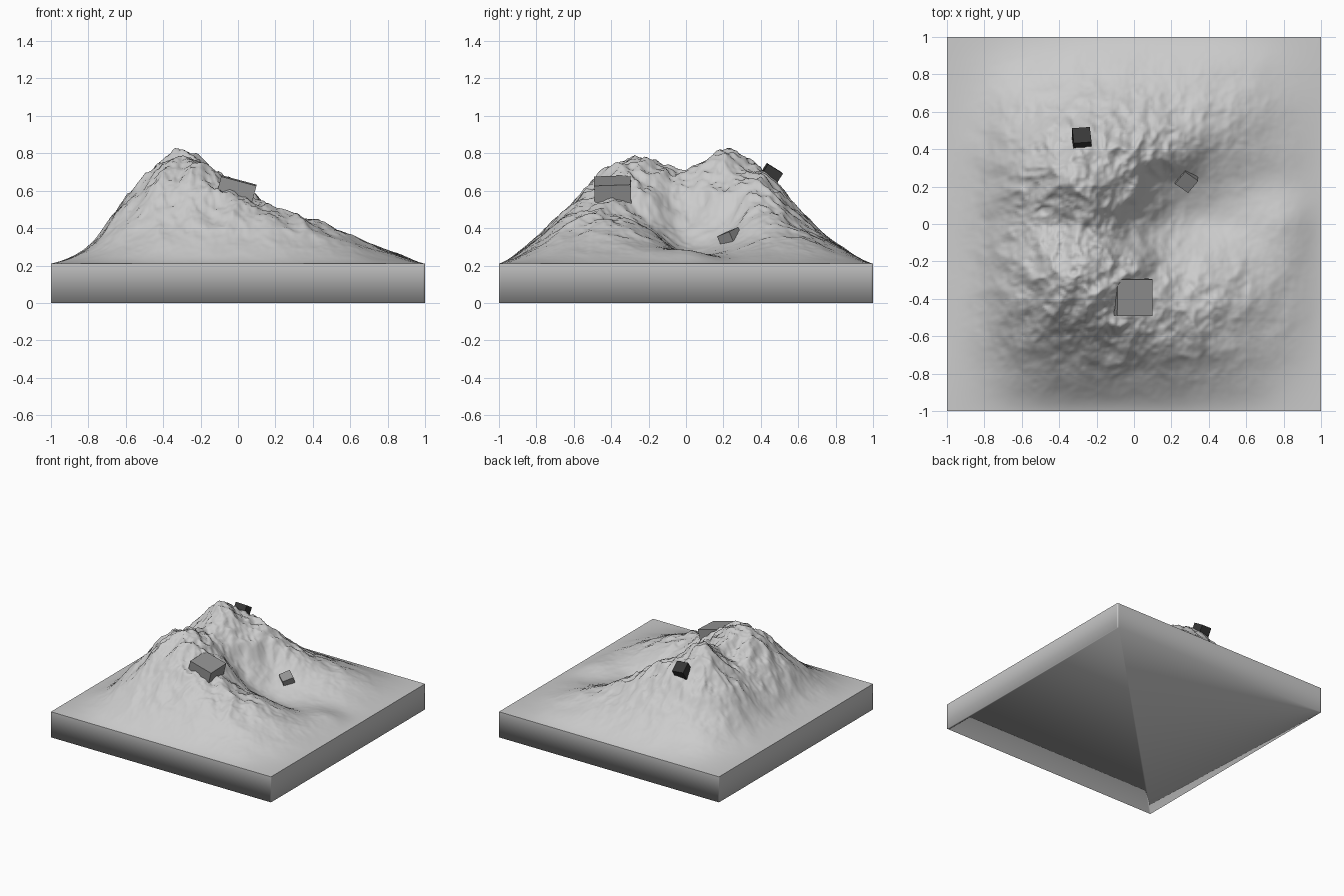
import bpy, bmesh, math
from mathutils import Vector, noise

if "Cube" in bpy.data.objects:
    bpy.data.objects.remove(bpy.data.objects["Cube"])

BASE = 0.21      # slab thickness
N = 190          # terrain cells per side

# Coarse relief in hundredths above the slab: rows y = 0.8 .. -0.8, columns x = -0.8 .. 0.8
RELIEF = [
    [2, 6, 9, 11, 11, 10, 9, 6, 2],
    [5, 17, 25, 28, 26, 20, 16, 11, 4],
    [8, 27, 45, 48, 40, 29, 16, 9, 4],
    [9, 33, 55, 56, 37, 15, 8, 5, 3],
    [9, 29, 44, 46, 25, 10, 5, 6, 7],
    [9, 33, 51, 52, 36, 20, 17, 12, 7],
    [9, 32, 48, 49, 39, 28, 23, 15, 7],
    [7, 21, 30, 32, 30, 26, 20, 12, 5],
    [3, 9, 13, 14, 13, 12, 9, 6, 2],
]


def relief(i, j):
    if 0 <= i < 9 and 0 <= j < 9:
        return RELIEF[i][j] / 100
    return 0.0


def spline(p, t):
    a, b, c, d = p
    return b + 0.5 * t * (c - a + t * (2*a - 5*b + 4*c - d + t * (3*(b - c) + d - a)))


def height(x, y):
    u, v = (x + 0.8) / 0.2, (0.8 - y) / 0.2
    j, i = math.floor(u), math.floor(v)
    rows = [spline([relief(i + a, j + b) for b in range(-1, 3)], u - j) for a in range(-1, 3)]
    h = max(0.0, spline(rows, v - i))
    # rocky crags: ridged noise that grows with height, calm on the bowl floor
    crag, amp, freq = 0.0, 1.0, 4.5
    for k in range(4):
        crag += amp * (0.28 - abs(noise.noise(Vector((x * freq, y * freq, 3.7 + k)))))
        amp, freq = amp * 0.55, freq * 2.1
    rough = min(1.0, h / 0.4) ** 1.3
    peak = 0.04 * math.exp(-((x + 0.33)**2 + (y - 0.23)**2) / 0.006)
    return max(0.0, h + 0.085 * rough * crag + peak)


def finish(name, bm, color=None):
    mesh = bpy.data.meshes.new(name)
    bm.to_mesh(mesh)
    bm.free()
    ob = bpy.data.objects.new(name, mesh)
    bpy.context.collection.objects.link(ob)
    if color is not None:
        mat = bpy.data.materials.new(name + "_grey")
        mat.diffuse_color = (color, color, color, 1)
        mat.use_nodes = True
        mat.node_tree.nodes["Principled BSDF"].inputs["Base Color"].default_value = mat.diffuse_color
        mesh.materials.append(mat)
    return ob


# Mountain surface with a solid slab below
bm = bmesh.new()
bmesh.ops.create_grid(bm, x_segments=N, y_segments=N, size=1)
for v in bm.verts:
    edge = max(abs(v.co.x), abs(v.co.y)) > 0.9999
    v.co.z = BASE + (0 if edge else height(v.co.x, v.co.y))
for f in bm.faces:
    f.smooth = True
border = [e for e in bm.edges if e.is_boundary]
skirt = bmesh.ops.extrude_edge_only(bm, edges=border)["geom"]
for v in skirt:
    if isinstance(v, bmesh.types.BMVert):
        v.co.z = 0
bmesh.ops.contextual_create(bm, geom=[e for e in skirt if isinstance(e, bmesh.types.BMEdge) and e.is_boundary])
bmesh.ops.recalc_face_normals(bm, faces=bm.faces)
for e in border:
    e.smooth = False
finish("mountain_terrain", bm)


# Boulders half sunk into the slopes
def boulder(name, size, loc, rot, color):
    bm = bmesh.new()
    bmesh.ops.create_cube(bm, size=size)
    ob = finish(name, bm, color)
    ob.location = loc
    ob.rotation_euler = [math.radians(a) for a in rot]


boulder("large_boulder", 0.195, (-0.02, -0.39, 0.56), (2, 15, 0), 0.3)
boulder("small_boulder", 0.088, (0.28, 0.24, 0.34), (18, 16, -35), 0.3)
boulder("dark_boulder", 0.095, (-0.28, 0.45, 0.68), (-32, 4, 4), 0.04)
